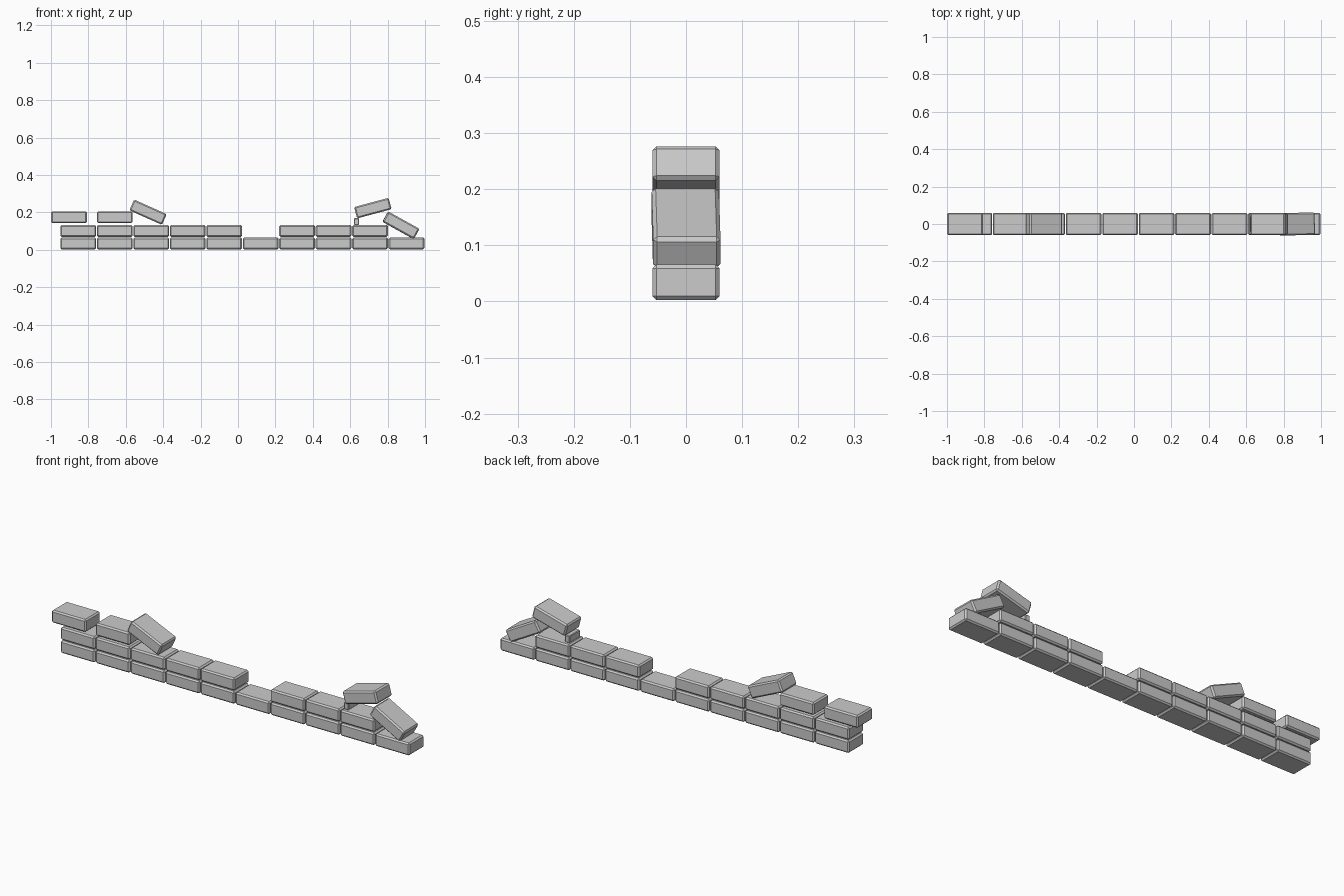
import bpy, bmesh
from math import radians
from mathutils import Euler

if "Cube" in bpy.data.objects:
    bpy.data.objects.remove(bpy.data.objects["Cube"])

L, D, H = 0.191, 0.12, 0.063   # brick size
PITCH = 0.195


def brick(name, x, z, tilt=0, yaw=0, size=(L, D, H), bevel=0.007):
    """Chamfered block centred at (x, 0, z); tilt raises its +x end."""
    bm = bmesh.new()
    bmesh.ops.create_cube(bm, size=1)
    bmesh.ops.scale(bm, vec=size, verts=bm.verts)
    bmesh.ops.bevel(bm, geom=bm.edges[:], offset=bevel, segments=1,
                    affect='EDGES', profile=0.5)
    me = bpy.data.meshes.new(name)
    bm.to_mesh(me)
    bm.free()
    ob = bpy.data.objects.new(name, me)
    ob.location = (x, 0, z)
    ob.rotation_euler = Euler((0, radians(-tilt), radians(yaw)))
    bpy.context.collection.objects.link(ob)
    return ob


# two straight courses, the second one with gaps
for row, (z, missing) in enumerate([(0.034, ()), (0.101, (5, 9))]):
    for i in range(10):
        if i not in missing:
            brick(f"course_{row + 1}_brick_{i + 1}", -0.854 + i * PITCH, z)

# remains of the third course
brick("top_brick_left", -0.904, 0.174)
brick("top_brick_inner", -0.659, 0.174)

# toppled bricks and the chip propping one up
brick("leaning_brick_left", -0.481, 0.201, tilt=-24)
brick("propped_brick_right", 0.721, 0.223, tilt=15)
brick("fallen_brick_right", 0.871, 0.131, tilt=-29, yaw=1)
brick("brick_chip", 0.633, 0.151, size=(0.026, 0.085, 0.036), bevel=0.003)
